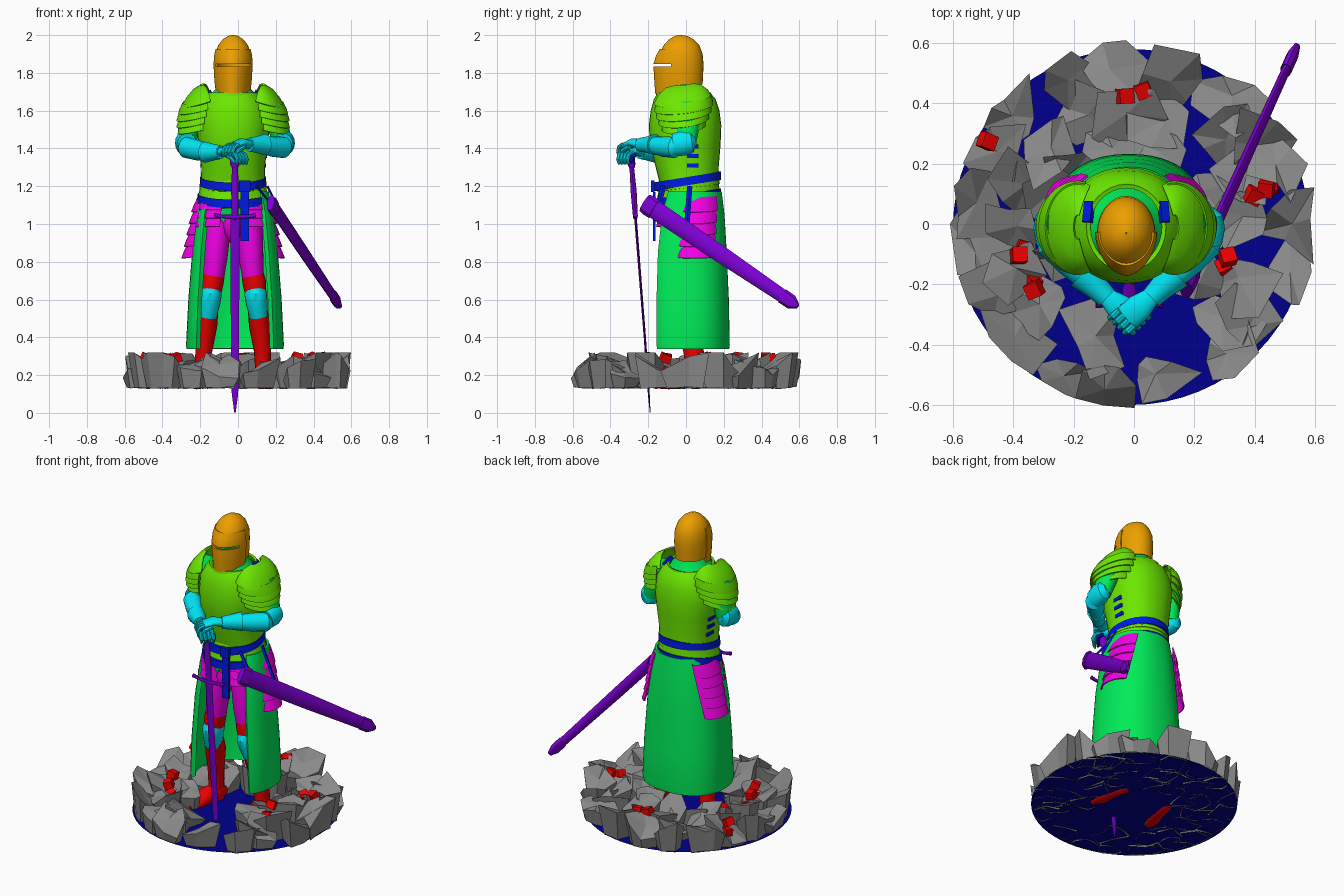
import bpy, bmesh, random
from math import sin, cos, pi, radians
from mathutils import Vector, Euler

random.seed(5)
CX = -.026  # body centre line
COL = dict(lime=(.15, .8, 0), green=(0, .85, .1), cyan=(0, .8, .92), blue=(0, .01, .75), pink=(.9, 0, .8), red=(.85, 0, 0),
           purple=(.2, 0, .65), orange=(.85, .35, 0), navy=(0, 0, .27), stone=(.25, .25, .25))
MATS = {}
for k, c in COL.items():
    MATS[k] = bpy.data.materials.new(k)
    MATS[k].diffuse_color = (*c, 1)


def build(name, verts, faces, col=None, thick=0, angle=35):
    me = bpy.data.meshes.new(name)
    me.from_pydata([tuple(v) for v in verts], [], faces)
    ob = bpy.data.objects.new(name, me)
    bpy.context.collection.objects.link(ob)
    if thick:
        m = ob.modifiers.new("thickness", 'SOLIDIFY')
        m.thickness, m.offset = thick, 0
        dg = bpy.context.evaluated_depsgraph_get()
        me = bpy.data.meshes.new_from_object(ob.evaluated_get(dg))
        ob.modifiers.clear()
        ob.data = me
    bm = bmesh.new()
    bm.from_mesh(me)
    bmesh.ops.recalc_face_normals(bm, faces=bm.faces)
    bm.to_mesh(me)
    bm.free()
    if col:
        me.materials.append(MATS[col])
    if angle:
        for p in me.polygons:
            p.use_smooth = True
        me.set_sharp_from_angle(angle=radians(angle))
    return ob


def grid_faces(rows, n, closed):
    return [(i * n + j, i * n + (j + 1) % n, (i + 1) * n + (j + 1) % n, (i + 1) * n + j)
            for i in range(rows - 1) for j in range(n if closed else n - 1)]


def loft(name, rings, col, a=(0, 360), n=32, front=1.0, back=1.0, tilt=0, tx=0, thick=.01, skip=None, cap=False):
    """Rings (cx, cy, z, rx, front depth, back depth); angle -90 faces the front."""
    closed = a[1] - a[0] == 360
    verts = []
    for cx, cy, z, rx, yf, yb in rings:
        for j in range(n):
            t = radians(a[0] + (a[1] - a[0]) * j / (n if closed else n - 1))
            c, s = cos(t), sin(t)
            p = front if s < 0 else back
            x = rx * abs(c) ** p * (1 if c > 0 else -1)
            y = (yf if s < 0 else yb) * abs(s) ** p * (1 if s > 0 else -1)
            verts.append((cx + x, cy + y, z + tilt * y + tx * x))
    faces = grid_faces(len(rings), n, closed)
    if skip:
        faces = [f for k, f in enumerate(faces) if not skip(k // n, k % n)]
    if cap:
        faces += [tuple(range(n)), tuple(range(len(verts) - n, len(verts)))]
    return build(name, verts, faces, col, thick)


def tube(name, pts, col, side=(1, 0, 0), n=16):
    """Points (x, y, z, radius along side, radius across)."""
    P = [Vector(p[:3]) for p in pts]
    verts = []
    for i, p in enumerate(pts):
        t = (P[min(i + 1, len(P) - 1)] - P[max(i - 1, 0)]).normalized()
        s = Vector(side)
        s = (s - t * s.dot(t)).normalized()
        u = t.cross(s)
        verts += [P[i] + s * p[3] * cos(2 * pi * j / n) + u * p[4] * sin(2 * pi * j / n) for j in range(n)]
    faces = grid_faces(len(P), n, True) + [tuple(range(n)), tuple(range(len(verts) - n, len(verts)))]
    return build(name, verts, faces, col)


def box(name, c, size, col, rot=(0, 0, 0)):
    q = Euler(rot).to_matrix()
    v = [Vector(c) + q @ Vector((x * size[0] / 2, y * size[1] / 2, z * size[2] / 2))
         for x in (-1, 1) for y in (-1, 1) for z in (-1, 1)]
    return build(name, v, [(0, 1, 3, 2), (4, 6, 7, 5), (0, 4, 5, 1), (2, 3, 7, 6), (0, 2, 6, 4), (1, 5, 7, 3)], col, 0, 0)


# ground disc
build("ground_disc", [(-.01 + .59 * cos(2 * pi * i / 64), -.01 + .59 * sin(2 * pi * i / 64), .137) for i in range(64)],
      [tuple(range(64))], 'navy', 0, 0)

# broken rock slabs in rings, open underneath
for r, count, rad in ((.52, 19, .12), (.40, 16, .12), (.29, 11, .1)):
    for k in range(count):
        t = 2 * pi * (k + random.uniform(-.25, .25)) / count
        rr = r + random.uniform(-.03, .03)
        if r < .45 and abs(t - 1.5 * pi) < (.75 if r < .3 else .3):
            continue
        c = Vector((rr * cos(t) - .01, rr * sin(t) - .01, 0))
        slope = Vector((random.uniform(-.8, .8), random.uniform(-.8, .8), 0))
        h, m, top, bot = random.uniform(.22, .275), 7, [], []
        for j in range(m):
            w = 2 * pi * (j + random.uniform(-.35, .35)) / m
            d = Vector((cos(w), sin(w), 0)) * rad * random.uniform(.5, 1.3)
            p = c + d
            if p.length > .61:
                p *= .61 / p.length
            top.append(Vector((p.x, p.y, min(.32, max(.16, h + slope.dot(d) + random.uniform(-.03, .03))))))
            q = c + (p - c) * .75
            bot.append(Vector((q.x, q.y, random.uniform(.127, .138))))
        mid = c + Vector((0, 0, h))
        build("rock", top + bot + [mid], [(j, (j + 1) % m, m + (j + 1) % m, m + j) for j in range(m)]
              + [(j, (j + 1) % m, 2 * m) for j in range(m)], 'stone', 0, 0)

# small red embers among the rocks
for x, y in ((-.48, .29), (.02, .45), (-.03, .43), (.45, .12), (.41, .11), (-.38, -.09), (-.33, -.21), (.3, -.13)):
    for z, s in ((.29, .05), (.23, .045)):
        box("ember", (x + random.uniform(-.015, .015), y + random.uniform(-.02, .02), z), (s, s, s * .9), 'red',
            [random.uniform(-.5, .5) for _ in range(3)])

# helmet: skull, then visor with open eye slit
HY = -.03
loft("helmet_skull", [(CX, HY, 1.74, .09, .08, .115), (CX, HY, 1.8, .094, .1, .118), (CX, HY, 1.845, .094, .03, .12),
                      (CX, HY, 1.9, .092, .11, .115), (CX, HY, 1.945, .076, .085, .098), (CX, HY, 1.975, .053, .058, .07),
                      (CX, HY, 1.993, .025, .028, .035), (CX, HY, 1.998, .002, .002, .002)], 'orange', thick=.006,
     skip=lambda i, j: i < 3 and 17 <= j <= 30)
visor = loft("helmet_visor", [(CX, HY, 1.69, .086, .128, .1), (CX, HY, 1.76, .094, .133, .1), (CX, HY, 1.83, .098, .137, .1),
                              (CX, HY, 1.85, .098, .136, .1), (CX, HY, 1.89, .096, .124, .1), (CX, HY, 1.925, .088, .104, .1)],
             'orange', (178, 362), 31, front=1.12, thick=.01)
slit = box("slit_cutter", (CX, -.13, 1.84), (.3, .1, .014), None)
cut = visor.modifiers.new("eye_slit", 'BOOLEAN')
cut.object, cut.operation, cut.solver = slit, 'DIFFERENCE', 'EXACT'
slit.hide_render = slit.hide_viewport = True
loft("mail_neck", [(CX, -.015, 1.62, .15, .13, .14), (CX, -.02, 1.69, .11, .115, .11), (CX, -.02, 1.72, .08, .085, .09),
                   (CX, -.025, 1.76, .07, .07, .08)], 'green')

# cuirass and waist plates
loft("cuirass", [(CX, 0, 1.22, .165, .135, .17), (CX, 0, 1.3, .163, .155, .168), (CX, 0, 1.42, .178, .185, .178),
                 (CX, 0, 1.52, .19, .192, .182), (CX, 0, 1.6, .185, .182, .172), (CX, 0, 1.66, .155, .165, .152),
                 (CX, -.01, 1.69, .125, .135, .135)], 'lime', front=.9, back=.9)
loft("collar_rim", [(CX, -.01, 1.665, .135, .145, .145), (CX, -.01, 1.695, .125, .14, .135)], 'lime', thick=.014)
for k in range(3):
    z = 1.245 - .045 * k
    loft("waist_plate", [(CX, 0, z, .165 + .005 * k, .138, .168), (CX, 0, z - .055, .174 + .006 * k, .15, .174)], 'lime', tilt=.12)
for z, r in ((1.225, .168), (1.135, .182)):
    loft("belt", [(CX, 0, z - .022, r, .165, .177), (CX, 0, z + .022, r - .003, .163, .175)], 'blue', tilt=.17, thick=.018)
box("belt_tail", (.035, -.168, 1.04), (.045, .014, .26), 'blue')
box("belt_buckle", (.035, -.176, 1.2), (.06, .02, .06), 'blue')

# split cloth skirt, open at the front
SK = CX + .01
loft("cloth_skirt", [(SK, .01, 1.17, .165, .13, .165), (SK, .01, 1.05, .19, .175, .18), (SK, .01, .85, .213, .205, .192),
                     (SK, .01, .6, .233, .215, .203), (SK, .01, .36, .245, .215, .208), (SK, .01, .34, .242, .21, .205)],
     'green', (-42, 222), 44, front=.78, back=.88, thick=.028)
loft("hip_mail", [(CX, 0, 1.0, .15, .1, .12), (CX, 0, 1.13, .165, .135, .16)], 'green', cap=True, thick=0)
loft("groin_guard", [(CX, -.07, .9, .015, .02, .02), (CX, -.08, .95, .045, .05, .04), (CX, -.08, 1.0, .055, .06, .05),
                     (CX, -.08, 1.04, .04, .05, .04)], 'pink', n=16, thick=0, cap=True)

for s in (-1, 1):
    X = lambda d: CX + s * d
    A = lambda d: -.016 + s * d * .985
    out = lambda w: (-w, w) if s > 0 else (180 - w, 180 + w)
    side = "right" if s < 0 else "left"

    # shoulder lames, sloping down and outward
    P = X(.16)
    loft(side + "_shoulder_cap", [(P, -.01, 1.735, .012, .04, .04), (P, -.01, 1.722, .05, .1, .09), (P, -.01, 1.69, .085, .135, .125),
                                  (P, -.01, 1.65, .108, .155, .145)], 'lime', out(112), 24, tilt=.1, tx=-.3 * s)
    for k, (z, r, d) in enumerate(((1.665, .105, .142), (1.63, .114, .134), (1.595, .115, .12), (1.56, .108, .103))):
        loft(side + "_shoulder_lame", [(P, -.01, z, r, d, d), (P, -.01, z - .03, r + .016, d + .01, d + .006),
                                       (P, -.01, z - .05, r + .022, d + .012, d + .008)], 'lime', out(102 - 4 * k), 22, thick=.008,
             tilt=.12, tx=-.25 * s)
    box(side + "_shoulder_strap", (X(.125), .04, 1.69), (.03, .07, .02), 'blue', (-.2, s * .5, 0))
    for z in (1.31, 1.36, 1.41):
        box(side + "_side_strap", (X(.163 + (z - 1.31) * .12), .035, z), (.02, .06, .02), 'blue')

    # arms: sleeve, elbow plate, forearm guard
    tube(side + "_sleeve", [(X(.2), 0, 1.63, .065, .08), (X(.235), .005, 1.53, .058, .07), (A(.255), -.005, 1.43, .05, .058)], 'green')
    tube(side + "_elbow_plate", [(A(.265), .05, 1.44, .02, .02), (A(.268), .03, 1.435, .045, .058), (A(.266), -.01, 1.43, .056, .068),
                                 (A(.258), -.06, 1.42, .054, .062)], 'cyan')
    dz = .02 * s
    wrist = (A(.075), -.245, 1.4 + dz)
    tube(side + "_forearm", [(A(.28), -.03, 1.405, .03, .035), (A(.262), -.06, 1.405, .056, .054), (A(.2), -.125, 1.4 + dz / 2, .054, .05),
                             (A(.13), -.195, 1.4 + dz, .04, .038), wrist + (.036, .034)], 'cyan', (0, 0, 1))
    tube(side + "_cuff", [(A(.16), -.165, 1.4 + dz, .056, .054), (A(.11), -.21, 1.4 + dz, .043, .042), wrist + (.036, .036)], 'cyan', (0, 0, 1))

    # gloved hand and fingers folded over the pommel
    hz = 1.40 + dz
    tube(side + "_hand", [(A(.075), -.24, hz, .03, .025), (A(.035), -.275, hz + .012, .045, .022), (A(-.005), -.31, hz - .005, .045, .018)],
         'cyan', (.7 * s, -.7, 0))
    for f in range(4):
        o = (f - 1.5) * .022
        x, y = A(-.005) + s * o * .75, -.31 - o * .75
        tube(side + "_finger", [(x, y, hz, .012, .012), (x - s * .022, y - .018, hz - .012, .012, .012),
                                (x - s * .033, y - .024, hz - .04, .011, .011), (x - s * .03, y - .018, hz - .065, .006, .006)], 'cyan', n=8)
        tube(side + "_glove_palm", [(x + s * .01, y + .015, hz - .012, .01, .01), (x - s * .02, y, hz - .035, .011, .011),
                                    (x - s * .022, y, hz - .06, .007, .007)], 'blue', n=8)
    tube(side + "_thumb", [(A(.05), -.3, hz - .01, .014, .014), (A(.02), -.335, hz - .03, .013, .013), (A(.0), -.345, hz - .055, .007, .007)],
         'cyan', n=8)

    # hip plates
    for k in range(5):
        z, r = 1.16 - .06 * k, .185 + .013 * k
        loft(side + "_hip_lame", [(CX, .04, z, r, .12, .15), (CX, .04, z - .045, r + .022, .135, .155),
                                  (CX, .04, z - .075, r + .034, .135, .155)], 'pink', out(50 - 2 * k), 14, front=.85, back=.85,
             tx=-.1 * s, thick=.008)
    for k in range(3):
        z = 1.13 - .045 * k
        loft(side + "_front_lame", [(CX, 0, z, .178 + .008 * k, .145, .15), (CX, 0, z - .055, .19 + .01 * k, .16, .15)], 'pink',
             (-74, -22) if s > 0 else (202, 254), 12, front=.85, thick=.008)

    # legs
    tube(side + "_thigh", [(X(.08), 0, 1.1, .075, .09), (X(.085), -.02, .98, .074, .088), (X(.095), -.03, .82, .065, .075),
                           (X(.108), -.03, .69, .056, .06)], 'pink')
    tube(side + "_knee_band", [(X(.105), -.03, .725, .06, .066), (X(.112), -.03, .69, .062, .068), (X(.118), -.03, .645, .058, .064)], 'red')
    tube(side + "_knee_plate", [(X(.114), -.03, .67, .05, .056), (X(.12), -.035, .63, .06, .075), (X(.125), -.03, .58, .057, .066),
                                (X(.135), -.015, .51, .048, .055)], 'cyan')
    tube(side + "_boot_shaft", [(X(.13), -.015, .55, .052, .058), (X(.14), .015, .46, .056, .066), (X(.155), .04, .33, .045, .054),
                                (X(.16), .05, .22, .042, .05), (X(.16), .05, .14, .044, .055)], 'red')
    tube(side + "_boot_foot", [(X(.15), .11, .165, .03, .03), (X(.158), .07, .18, .05, .053), (X(.175), -.02, .178, .052, .05),
                               (X(.195), -.1, .158, .052, .034), (X(.21), -.16, .145, .02, .016)], 'red')

# planted sword
SX = -.016
tube("sword_blade", [(SX, -.268, 1.04, .024, .007), (SX, -.218, .4, .022, .006), (SX, -.197, .1, .017, .005),
                     (SX, -.19, .003, .004, .002)], 'purple', n=4)
tube("sword_grip", [(SX, -.268, 1.04, .018, .013), (SX, -.277, 1.17, .02, .016), (SX, -.287, 1.3, .016, .012)], 'purple', n=12)
tube("sword_pommel", [(SX, -.286, 1.295, .014, .014), (SX, -.288, 1.315, .026, .02), (SX, -.29, 1.345, .026, .02),
                      (SX, -.291, 1.365, .012, .012)], 'purple', n=12)
tube("sword_guard", [(SX - .11, -.268, 1.048, .012, .011), (SX - .07, -.268, 1.04, .009, .009), (SX, -.268, 1.037, .014, .013),
                     (SX + .07, -.268, 1.04, .009, .009), (SX + .11, -.268, 1.048, .012, .011)], 'purple', (0, 0, 1), 10)

# slung scabbard
S0, S1 = Vector((.175, -.215, 1.11)), Vector((.54, .59, .565))
for name, stations in (("scabbard", ((0, .05, .02), (.5, .045, .018), (.9, .036, .015), (1, .012, .01))),
                       ("scabbard_throat", ((-.005, .05, .022), (.02, .056, .026), (.06, .054, .024))),
                       ("scabbard_chape", ((.9, .04, .02), (.96, .039, .02), (1.002, .014, .011)))):
    tube(name, [(*S0.lerp(S1, t), w, d) for t, w, d in stations], 'purple', (.1, .55, .83), 8)
for t, top in ((.08, (.1, -.12, 1.2)), (.27, (.155, .02, 1.2))):
    tube("scabbard_strap", [(*top, .014, .006), (*S0.lerp(S1, t), .014, .006)], 'blue', (0, 1, 0), 4)
